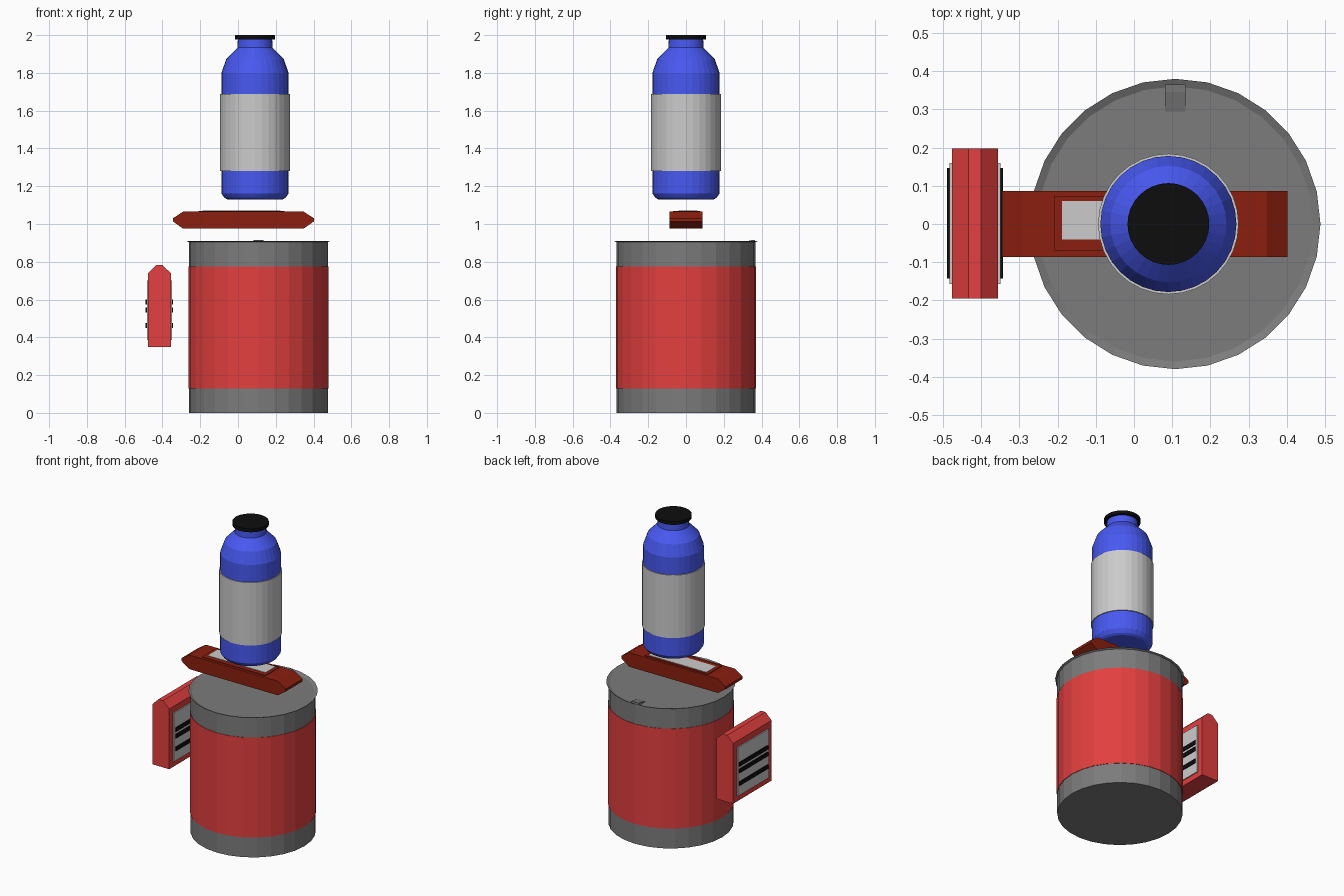
import bpy, bmesh, math

if "Cube" in bpy.data.objects:
    bpy.data.objects.remove(bpy.data.objects["Cube"])


def material(name, rgb):
    m = bpy.data.materials.new(name)
    m.diffuse_color = (*rgb, 1)
    m.use_nodes = True
    m.node_tree.nodes["Principled BSDF"].inputs["Base Color"].default_value = m.diffuse_color
    return m


RED = material("red", (0.77, 0.05, 0.05))
DARK_RED = material("dark_red", (0.26, 0.0135, 0.0045))
BLUE = material("blue", (0.064, 0.10, 0.88))
DARK_GREY = material("dark_grey", (0.2, 0.2, 0.2))
BLACK = material("black", (0.004, 0.004, 0.004))


def finish(name, bm, mat):
    bmesh.ops.recalc_face_normals(bm, faces=bm.faces[:])
    me = bpy.data.meshes.new(name)
    bm.to_mesh(me)
    bm.free()
    ob = bpy.data.objects.new(name, me)
    bpy.context.collection.objects.link(ob)
    if mat:
        me.materials.append(mat)
    return ob


def turned(name, profile, cx, sides, mat=None):
    """Capped solid of revolution from (radius, z) points."""
    bm = bmesh.new()
    rings = []
    for r, z in profile:
        rings.append([bm.verts.new((cx + r * math.cos(2 * math.pi * i / sides),
                                    r * math.sin(2 * math.pi * i / sides), z))
                      for i in range(sides)])
    for a, b in zip(rings, rings[1:]):
        for i in range(sides):
            j = (i + 1) % sides
            bm.faces.new((a[i], a[j], b[j], b[i]))
    bm.faces.new(rings[0][::-1])
    bm.faces.new(rings[-1])
    return finish(name, bm, mat)


def extruded(name, profile, y0, y1, mat=None):
    """Prism from (x, z) points, extruded along y."""
    bm = bmesh.new()
    a = [bm.verts.new((x, y0, z)) for x, z in profile]
    b = [bm.verts.new((x, y1, z)) for x, z in profile]
    n = len(profile)
    for i in range(n):
        j = (i + 1) % n
        bm.faces.new((a[i], a[j], b[j], b[i]))
    bm.faces.new(a[::-1])
    bm.faces.new(b)
    return finish(name, bm, mat)


def box(name, x0, x1, y0, y1, z0, z1, mat=None):
    return extruded(name, [(x0, z0), (x1, z0), (x1, z1), (x0, z1)], y0, y1, mat)


# Large food can with a red wrapper and a slightly dished, flared lid
CAN_X = 0.108
turned("can_body", [(0.368, 0), (0.368, 0.895)], CAN_X, 28, DARK_GREY)
turned("can_wrapper", [(0.371, 0.13), (0.371, 0.776)], CAN_X, 28, RED)
turned("can_lid", [(0.368, 0.89), (0.368, 0.904), (0.380, 0.910), (0.360, 0.901)],
       CAN_X, 28, DARK_GREY)

# Pull tab, a small wedge rising towards the back of the rim
tab = extruded("pull_tab", [(0.285, 0.899), (0.365, 0.899), (0.365, 0.916), (0.345, 0.914)],
               -0.027, 0.027, DARK_GREY)
for v in tab.data.vertices:
    v.co = (CAN_X - v.co.y, v.co.x, v.co.z)

# Bottle with label sleeve and cap
BOTTLE_X = 0.09
turned("bottle", [(0.148, 1.131), (0.162, 1.139), (0.178, 1.162), (0.178, 1.80),
                  (0.152, 1.873), (0.093, 1.934), (0.091, 1.98)], BOTTLE_X, 32, BLUE)
turned("bottle_label", [(0.184, 1.281), (0.184, 1.688)], BOTTLE_X, 32)
turned("bottle_cap", [(0.107, 1.978), (0.107, 2.0)], BOTTLE_X, 32, BLACK)

# Snack bar with tapered, slightly blunt ends and a label on top
extruded("snack_bar", [(-0.345, 1.014), (-0.29, 0.975), (0.347, 0.975), (0.402, 1.014),
                       (0.402, 1.03), (0.347, 1.066), (-0.29, 1.066), (-0.345, 1.03)],
         -0.087, 0.087, DARK_RED)
box("bar_label_frame", -0.208, 0.245, -0.07, 0.073, 1.055, 1.07, DARK_RED)
box("bar_label", -0.188, 0.225, -0.04, 0.06, 1.06, 1.072)

# Carton with chamfered top
extruded("carton", [(-0.476, 0.35), (-0.356, 0.35), (-0.356, 0.74), (-0.40, 0.782),
                    (-0.433, 0.782), (-0.476, 0.74)], -0.195, 0.198, RED)

# Label panel and printed stripes on both broad sides of the carton
MID = -0.416
for side, s in (("left", -1), ("right", 1)):
    def slab(name, depth, y0, y1, z0, z1, mat=None):
        xs = sorted((MID + s * 0.05, MID + s * depth))
        box(f"carton_{name}_{side}", xs[0], xs[1], y0, y1, z0, z1, mat)
    slab("label", 0.067, -0.157, 0.16, 0.385, 0.70)
    for k, z in enumerate((0.588, 0.545, 0.463)):
        slab(f"stripe_{k + 1}", 0.073, -0.143, 0.147, z - 0.013, z + 0.013, BLACK)
